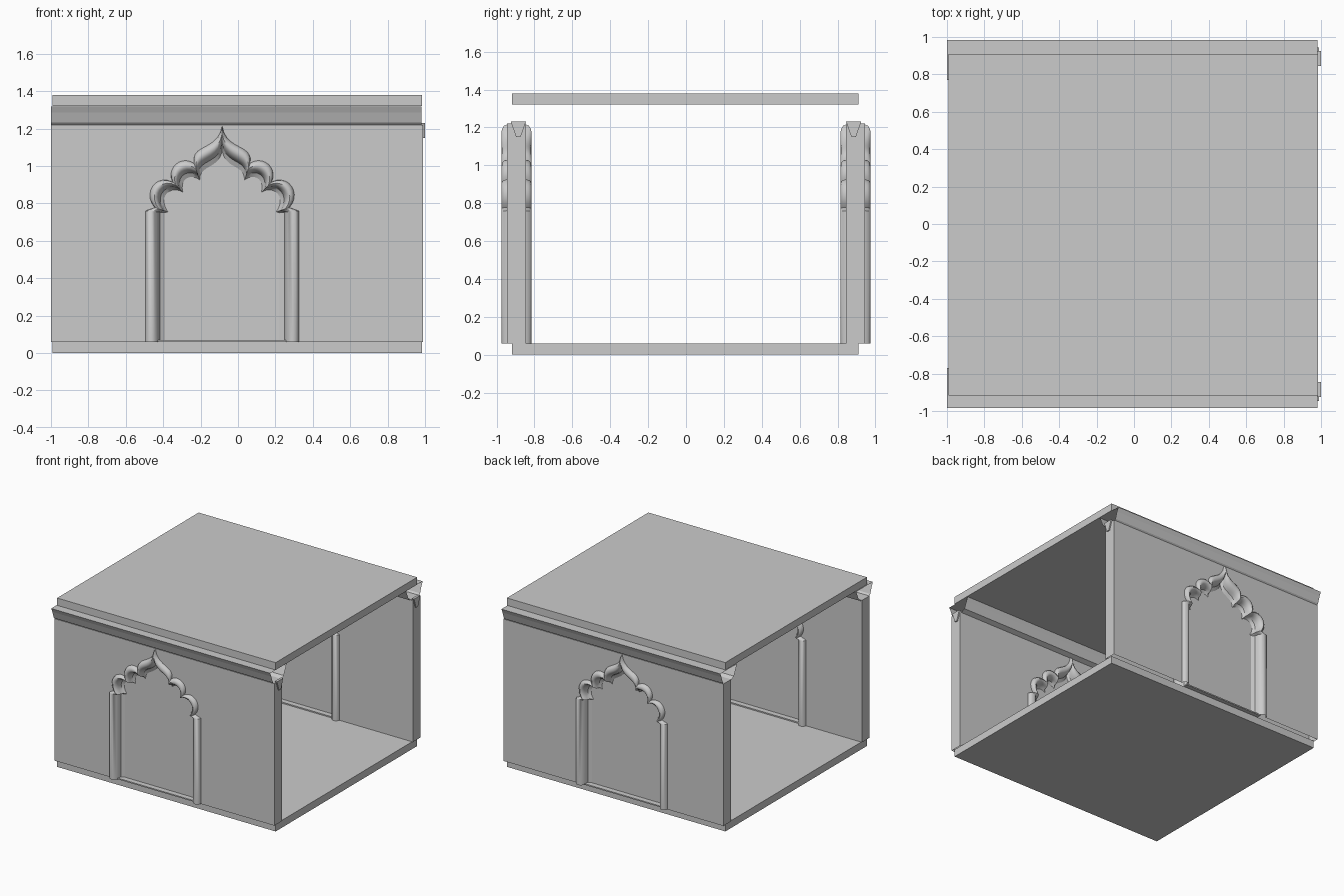
import bpy, bmesh
from mathutils import Vector

if "Cube" in bpy.data.objects:
    bpy.data.objects.remove(bpy.data.objects["Cube"])

CX = -0.085          # arch centre in x
YC = 0.895           # wall centre plane distance from the middle
BASE, TOP = 0.06, 1.22


def make(name, verts, faces, smooth=False):
    me = bpy.data.meshes.new(name)
    me.from_pydata(verts, [], faces)
    bm = bmesh.new()
    bm.from_mesh(me)
    bmesh.ops.recalc_face_normals(bm, faces=bm.faces)
    bm.to_mesh(me)
    bm.free()
    ob = bpy.data.objects.new(name, me)
    bpy.context.collection.objects.link(ob)
    if smooth:
        bpy.ops.object.select_all(action='DESELECT')
        ob.select_set(True)
        bpy.context.view_layer.objects.active = ob
        bpy.ops.object.shade_smooth_by_angle(angle=0.7)
    return ob


def prism(name, prof, x0, x1, ends=True, skip_last=False):
    """Extrude a (y, z) profile along x."""
    n = len(prof)
    verts = [(x, y, z) for x in (x0, x1) for y, z in prof]
    faces = [(i, (i + 1) % n, n + (i + 1) % n, n + i) for i in range(n - skip_last)]
    if ends:
        faces += [tuple(range(n)), tuple(range(n, 2 * n))]
    return make(name, verts, faces)


def box(name, x0, x1, y0, y1, z0, z1):
    return prism(name, [(y0, z0), (y1, z0), (y1, z1), (y0, z1)], x0, x1)


def cubic(p, steps=10):
    a, b, c, d = (Vector(q) for q in p)
    out = []
    for i in range(1, steps + 1):
        t = i / steps
        s = 1 - t
        out.append(a * s**3 + b * 3 * s * s * t + c * 3 * s * t * t + d * t**3)
    return out


def outline(start, lobes):
    """Half outline (right foot to tip) from lobes, mirrored to the left foot."""
    half = [Vector(p) for p in start]
    for h1, h2, end in lobes:
        half += cubic((half[-1], h1, h2, end))
    full = half + [Vector((-p.x, p.y)) for p in reversed(half[:-1])]
    return [(CX + p.x, p.y) for p in full]


# Cusped arch outlines: outer moulding edge and inner panel edge
outer = outline([(.41, BASE), (.41, .76), (.36, .778)],
                [((.425, .85), (.36, .96), (.265, .915)),
                 ((.30, .99), (.22, 1.06), (.15, 1.015)),
                 ((.17, 1.12), (.02, 1.08), (0, 1.215))])
inner = outline([(.305, BASE), (.305, .75), (.29, .755)],
                [((.35, .84), (.27, .90), (.21, .86)),
                 ((.23, .94), (.16, .96), (.12, .925)),
                 ((.12, 1.01), (.02, .98), (0, 1.08))])

# Moulding section: fraction from outer to inner edge, depth from wall centre
section = [(0, .05), (.05, .066), (.17, .076), (.32, .08), (.47, .075),
           (.6, .06), (.68, .045), (.74, .02), (1, .006)]
N, M = len(outer), len(section)

for side, label in ((-1, "front"), (1, "back")):
    yc = side * YC
    # Wall: two faces notched by the arch, closed along the ends and top
    rect = [(-1, BASE), (-1, TOP), (.99, TOP), (.99, BASE)]
    ring = rect + outer
    R = len(ring)
    verts = [(x, yc + d, z) for d in (-.05, .05) for x, z in ring]
    faces = [tuple(range(R)), tuple(range(R, 2 * R))]
    faces += [(i, i + 1, R + i + 1, R + i) for i in range(3)]
    make(label + "_wall", verts, faces)

    # Rounded arch moulding on both faces of the wall
    for f, fl in ((-1, "outer"), (1, "inner")):
        verts = []
        for (ox, oz), (ix, iz) in zip(outer, inner):
            for t, d in section:
                verts.append((ox + (ix - ox) * t, yc + side * -f * d, oz + (iz - oz) * t))
        faces = [(i * M + j, i * M + j + 1, (i + 1) * M + j + 1, (i + 1) * M + j)
                 for i in range(N - 1) for j in range(M - 1)]
        make(f"{label}_{fl}_arch_moulding", verts, faces, True)

    # Recessed niche panel and its sill
    verts = [(x, yc + d, z) for d in (-.006, .006) for x, z in inner]
    make(label + "_niche_panel", verts, [tuple(range(N)), tuple(range(N, 2 * N))])
    box(label + "_niche_sill", CX - .36, CX + .36, yc - .05, yc + .05, BASE, .07)

    # Flared hollow cornice, open at both ends
    prof = [(.935, 1.215), (.952, 1.232), (.97, 1.285), (.985, 1.318),
            (.77, 1.318), (.785, 1.285), (.808, 1.232), (.845, 1.215)]
    prism(label + "_cornice", [(side * y, z) for y, z in prof], -1, .98,
          ends=False, skip_last=True)

    # Small tapered bracket at the wall end
    c = side * .885
    prism(label + "_end_bracket",
          [(c - .04, 1.23), (c + .04, 1.23), (c + .012, 1.15), (c - .012, 1.15)], .98, 1)

# Floor and roof slabs
box("floor_slab", -.993, .983, -.918, .91, 0, .06)
box("roof_slab", -.993, .983, -.918, .91, 1.32, 1.38)
